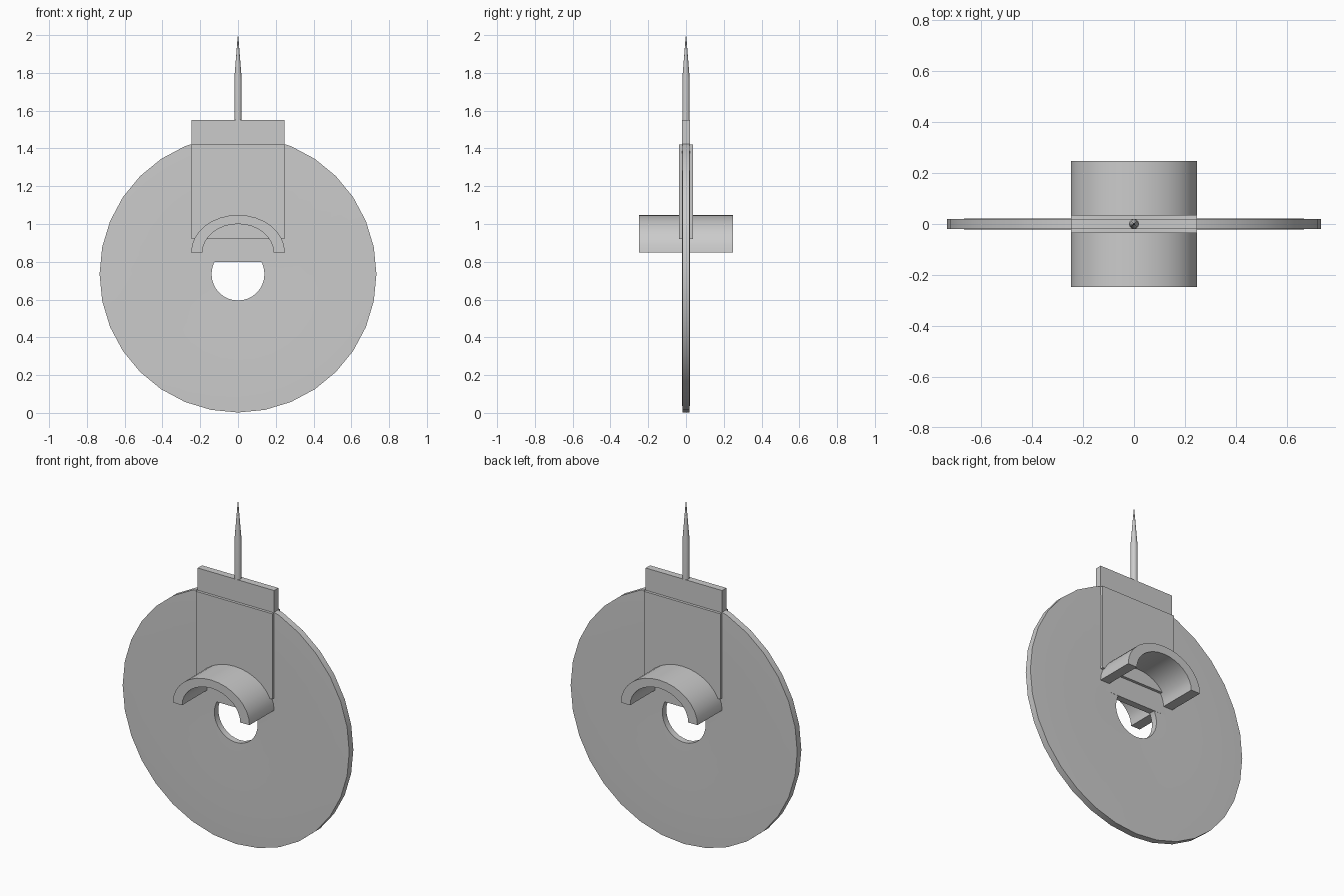
import bpy, bmesh
from math import pi, cos, sin

if "Cube" in bpy.data.objects:
    bpy.data.objects.remove(bpy.data.objects["Cube"])

DISC_Z = 0.735


def finish(bm, name, smooth=False):
    bmesh.ops.recalc_face_normals(bm, faces=bm.faces[:])
    mesh = bpy.data.meshes.new(name)
    bm.to_mesh(mesh)
    bm.free()
    ob = bpy.data.objects.new(name, mesh)
    bpy.context.collection.objects.link(ob)
    if smooth:
        bpy.ops.object.select_all(action='DESELECT')
        ob.select_set(True)
        bpy.context.view_layer.objects.active = ob
        bpy.ops.object.shade_smooth_by_angle(angle=0.6)
    return ob


def box(name, hx, hy, z0, z1):
    bm = bmesh.new()
    bmesh.ops.create_cube(bm, size=1)
    for v in bm.verts:
        v.co = (v.co.x * 2 * hx, v.co.y * 2 * hy, (z0 + z1) / 2 + v.co.z * (z1 - z0))
    return finish(bm, name)


def skin(bm, rings, close_rings=True):
    """Bridge closed loops of points; optionally join the last loop to the first."""
    loops = [[bm.verts.new(p) for p in ring] for ring in rings]
    n = len(loops[0])
    for i in range(len(loops) if close_rings else len(loops) - 1):
        a, b = loops[i], loops[(i + 1) % len(loops)]
        for j in range(n):
            k = (j + 1) % n
            bm.faces.new((a[j], a[k], b[k], b[j]))
    return loops


# Wheel disc: radius and half thickness, with very shallow surface steps
half = [(0.14, 0.0185), (0.22, 0.02), (0.43, 0.0205), (0.63, 0.0215), (0.733, 0.019)]
profile = [(r, -y) for r, y in half] + [(r, y) for r, y in reversed(half)]
bm = bmesh.new()
skin(bm, [[(r * sin(a), y, DISC_Z - r * cos(a)) for r, y in profile]
          for a in (2 * pi * i / 32 for i in range(32))])
finish(bm, "wheel_disc", True)

# Inner plate running through the disc, and the thicker clamp around it
box("inner_plate", 0.247, 0.02, 0.80, 1.55)
box("clamp_plate", 0.247, 0.036, 0.92, 1.42)

# Arched grip: flattened half tube passing through the disc
bm = bmesh.new()
sections = []
for i in range(17):
    a = pi * i / 16
    c, s = cos(a), sin(a)
    o = (0.248 * c, 0.85 + 0.198 * s)
    n = (0.188 * c, 0.85 + 0.15 * s)
    sections.append([(o[0], -0.248, o[1]), (o[0], 0.248, o[1]),
                     (n[0], 0.248, n[1]), (n[0], -0.248, n[1])])
loops = skin(bm, sections, False)
bm.faces.new(loops[0])
bm.faces.new(loops[-1])
finish(bm, "arched_grip", True)

# Spike: round shaft with a long pointed tip
bm = bmesh.new()
rings = [[(r * cos(2 * pi * j / 16), r * sin(2 * pi * j / 16), z) for j in range(16)]
         for z, r in ((1.5, 0.0195), (1.77, 0.0195), (1.99, 0.002))]
loops = skin(bm, rings, False)
bm.faces.new(loops[0])
tip = bm.verts.new((0, 0, 2.0))
for j in range(16):
    bm.faces.new((loops[-1][j], loops[-1][(j + 1) % 16], tip))
finish(bm, "spike", True)
